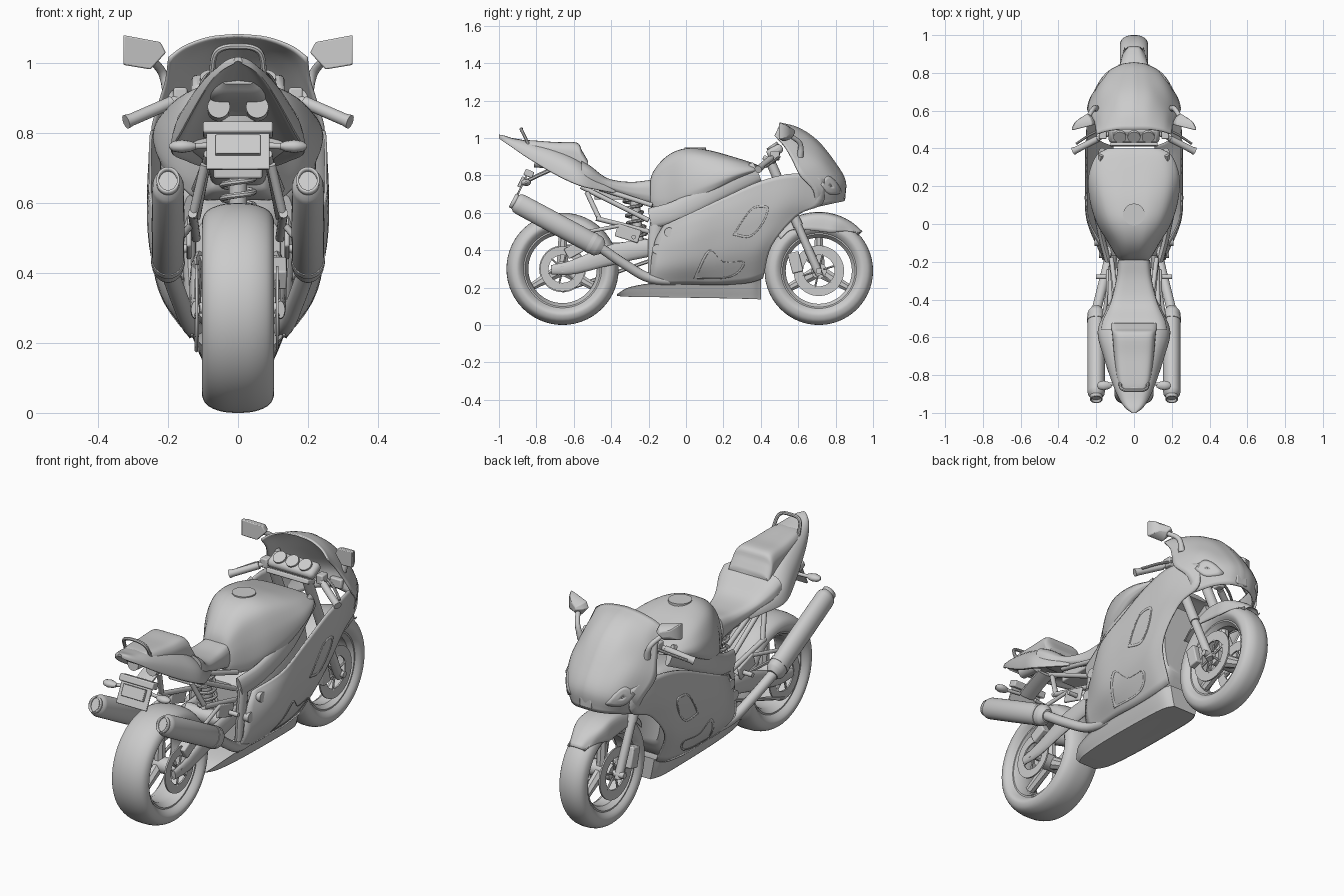
import bpy, bmesh
from math import sin, cos, pi, radians
from mathutils import Vector as V
from mathutils.bvhtree import BVHTree

def cr(pts, n):  # Catmull-Rom curve through points
    p = [V(q) for q in pts]
    p = [2 * p[0] - p[1]] + p + [2 * p[-1] - p[-2]]
    out = []
    for a, b, c, d in zip(p, p[1:], p[2:], p[3:]):
        for t in (k / n for k in range(n)):
            out.append(.5 * (2 * b + (c - a) * t + (2 * a - 5 * b + 4 * c - d) * t * t + (3 * b - a - 3 * c + d) * t ** 3))
    return out + [p[-2]]

def skin(name, rings, closed=True, cap=True, mirror=False, thick=0, bevel=0, angle=35):  # join rows of points
    bm = bmesh.new()
    vs = [[bm.verts.new(p) for p in r] for r in rings]
    n = len(rings[0])
    for a, b in zip(vs, vs[1:]):
        for j in range(n if closed else n - 1):
            k = (j + 1) % n
            bm.faces.new((a[j], a[k], b[k], b[j]))
    if closed and cap:
        bm.faces.new(vs[0])
        bm.faces.new(vs[-1])
    bmesh.ops.remove_doubles(bm, verts=bm.verts, dist=1e-5)
    bmesh.ops.recalc_face_normals(bm, faces=bm.faces)
    me = bpy.data.meshes.new(name)
    bm.to_mesh(me)
    bm.free()
    ob = bpy.data.objects.new(name, me)
    bpy.context.collection.objects.link(ob)
    bpy.ops.object.select_all(action='DESELECT')
    ob.select_set(True)
    bpy.context.view_layer.objects.active = ob
    bpy.ops.object.shade_smooth_by_angle(angle=radians(angle))
    if mirror:
        ob.modifiers.new('mirror', 'MIRROR').merge_threshold = .0005
    if thick:
        m = ob.modifiers.new('shell', 'SOLIDIFY')
        m.thickness, m.offset = thick, 0
    if bevel:
        m = ob.modifiers.new('bevel', 'BEVEL')
        m.width, m.segments = bevel, 2
    return ob

def sheet(name, rows, n=5, thick=.008):  # smooth mirrored panel through a grid
    return skin(name, [cr(c, n) for c in zip(*[cr(r, n) for r in rows])], closed=False, mirror=True, thick=thick)

def body(name, prof, stations, n=5, **kw):  # loft half profile along y: (y, half width, bottom, top)
    half = cr([(u, v, 0) for u, v in prof], 4)
    full = half + [V((-p.x, p.y, 0)) for p in half[-2:0:-1]]
    return skin(name, [[(p.x * s[1], s[0], s[2] + p.y * (s[3] - s[2])) for p in full] for s in cr(stations, n)], **kw)

def tube(name, pts, r, rz=None, seg=14, smooth=0, up=None, **kw):  # sweep an ellipse; lists give a radius per point
    p = cr(pts, smooth) if smooth else [V(q) for q in pts]
    d = (p[-1] - p[0]).normalized()
    up = V(up) if up else V((0, 1, 0)) if abs(d.z) > .9 else V((0, 0, 1))
    def radius(q, i):
        if not isinstance(q, list): return q
        k, f = divmod(i / (smooth or 1), 1)
        return q[int(k)] * (1 - f) + q[min(int(k) + 1, len(q) - 1)] * f
    rings = []
    for i, c in enumerate(p):
        t = (p[min(i + 1, len(p) - 1)] - p[max(i - 1, 0)]).normalized()
        s = t.cross(up).normalized()
        w, a, b = s.cross(t), radius(r, i), radius(rz or r, i)
        rings.append([c + s * a * cos(o) + w * b * sin(o) for o in ((2 * j + 1) * pi / seg for j in range(seg))])
    return skin(name, rings, **kw)

def lathe(name, prof, cy, cz, seg=56, **kw):  # revolve (x, r) about an axle
    ang = [2 * pi * j / seg for j in range(seg)]
    return skin(name, [[(x, cy + r * cos(a), cz + r * sin(a)) for a in ang] for x, r in prof], cap=False, **kw)

def box(name, c, s, tilt=0, mirror=False, bevel=.006):
    q = [(a * s[1] / 2, b * s[2] / 2) for a, b in ((-1, -1), (1, -1), (1, 1), (-1, 1))]
    u, v = cos(tilt), sin(tilt)
    return skin(name, [[(c[0] + x * s[0], c[1] + a * u - b * v, c[2] + a * v + b * u) for a, b in q] for x in (-.5, .5)],
                mirror=mirror, bevel=bevel)

def overlay(name, target, outline, scales):  # lay an outline (y, z) on the side of a panel
    tree = BVHTree.FromPolygons([v.co for v in target.data.vertices], [p.vertices for p in target.data.polygons])
    pts = cr([(a, b, 0) for a, b in outline + outline[:1]], 5)[:-1]
    mid = sum(pts, V((0, 0, 0))) / len(pts)
    def drop(q):
        hit = tree.ray_cast(V((1, q.x, q.y)), V((-1, 0, 0)))[0]
        return (hit.x + .003 if hit else .15, q.x, q.y)
    skin(name, [[drop(mid + (p - mid) * s) for p in pts] for s in scales], cap=False, mirror=True, thick=.008)

# wheels, brakes and chain
def wheel(tag, cy, R, w):
    half = [(.7, .69), (.93, .76), (1, .83), (.86, .925), (.48, .985)]
    prof = cr([(-a * w, b * R, 0) for a, b in half] + [(0, R, 0)] + [(a * w, b * R, 0) for a, b in half[::-1]], 4)
    lathe(tag + '_tyre', [(p.x, p.y) for p in prof] + [(-.7 * w, .69 * R)], cy, R, angle=50)
    rim = [(-.72, .71), (-.72, .67), (-.4, .61), (.4, .61), (.72, .67), (.72, .71), (.4, .66), (-.4, .66), (-.72, .71)]
    lathe(tag + '_rim', [(a * w, b * R) for a, b in rim], cy, R)
    tube(tag + '_hub', [(-.07, cy, R), (.07, cy, R)], .042, seg=24)
    tube(tag + '_axle', [(-.135, cy, R), (.135, cy, R)], .016)
    for a in (pi / 2 + i * 2 * pi / 3 for i in range(3)):
        tube(tag + '_spoke', [(0, cy + q * cos(a), R + q * sin(a)) for q in (.03, .63 * R)], [.034, .022], .026, seg=8, up=(1, 0, 0))

def disc(name, x, cy, cz, r, **kw):
    lathe(name, [(x + t * .004, k * r) for t, k in ((-1, .62), (-1, 1), (1, 1), (1, .62), (-1, .62))], cy, cz, **kw)
    for a in (i * pi / 3 + .3 for i in range(6)):
        tube(name + '_arm', [(x, cy + q * cos(a), cz + q * sin(a)) for q in (.025, .68 * r)], .006, seg=6, up=(1, 0, 0), **kw)

FY, FZ, RY, RZ = .71, .29, -.66, .30
wheel('front', FY, FZ, .075)
wheel('rear', RY, RZ, .103)
disc('front_brake_disc', .078, FY, FZ, .135, mirror=True)
disc('rear_brake_disc', .112, RY, RZ, .12)
disc('rear_sprocket', -.118, RY, RZ, .125)
for s in (.118, -.118):
    tube('chain_run', [(-.118, RY, RZ + s), (-.118, -.15, .40 + s * .35)], .007, .01, seg=6)
box('rear_caliper', (.115, -.60, .40), (.05, .09, .06), .5)
box('front_caliper', (.09, .585, .335), (.045, .06, .11), .25, mirror=True)

# front fork and mudguard
tube('fork_tube', [(.098, .44, .90), (.098, .60, .53)], .026, mirror=True)
tube('fork_slider', [(.098, .59, .55), (.098, .70, .30), (.098, .715, .265)], [.021, .023, .018], mirror=True)
box('top_yoke', (0, .445, .885), (.25, .07, .025), -.35)
rows = []
for i in range(8):
    a, f, k = radians(42 + i * 14), .55 + .45 * min(1, i / 2), sin(pi * min(1, i / 6)) * .055
    rows.append([(x * f, FY + r * cos(a), FZ + r * sin(a)) for x, r in
                 ((0, .312), (.05, .306), (.08, .286), (.09, .265 - k + (1 - f) * .08))])
sheet('front_mudguard', rows, n=4, thick=.005)

# fairing panels, engine and belly pan
side = sheet('side_fairing', [
    [(.165, -.12, .53), (.243, .03, .60), (.25, .22, .69), (.25, .40, .77), (.24, .58, .81), (.19, .74, .78)],
    [(.165, -.16, .46), (.247, .02, .53), (.256, .22, .60), (.252, .40, .66), (.24, .56, .68), (.185, .73, .65)],
    [(.165, -.18, .38), (.237, 0, .43), (.246, .18, .48), (.245, .34, .53), (.235, .48, .57), (.205, .60, .59)],
    [(.16, -.19, .30), (.207, 0, .32), (.212, .15, .34), (.212, .28, .37), (.21, .38, .40), (.195, .46, .43)],
    [(.13, -.20, .22), (.135, 0, .22), (.135, .15, .215), (.13, .27, .22), (.125, .35, .23), (.11, .41, .25)]])
nose = sheet('nose_fairing_and_screen', [
    [(0, .50, 1.08), (.08, .50, 1.072), (.15, .49, 1.048), (.197, .475, 1.015)],
    [(0, .60, 1.052), (.08, .592, 1.04), (.16, .565, 1.0), (.205, .53, .95)],
    [(0, .70, .985), (.09, .685, .97), (.17, .635, .93), (.226, .57, .88)],
    [(0, .79, .875), (.08, .775, .865), (.17, .725, .845), (.245, .61, .80)],
    [(0, .85, .77), (.07, .838, .76), (.15, .79, .74), (.222, .68, .72)],
    [(0, .845, .665), (.07, .83, .66), (.13, .78, .65), (.185, .69, .63)]])
overlay('side_vent', side, [(.25, .48), (.34, .47), (.41, .54), (.44, .63), (.36, .63), (.30, .56)], [1, .94, .88])
overlay('lower_scoop', side, [(.04, .25), (.20, .25), (.28, .28), (.31, .34), (.20, .34), (.12, .40)], [1, .95, .9])
overlay('headlight', nose, [(.72, .75), (.755, .795), (.80, .765), (.825, .71), (.765, .70)], [1, .7, .4, .1])
box('nose_intake', (0, .838, .70), (.07, .03, .05))
oval = [(0, 0), (.75, .02), (.97, .25), (1, .5), (.95, .78), (.7, .98), (0, 1)]
body('belly_pan', [(0, 0), (.7, 0), (.78, .05), (1, .9), (.95, 1), (0, 1)],
     [(-.37, .07, .155, .165), (-.29, .11, .152, .205), (-.1, .13, .15, .23), (.2, .13, .145, .23), (.34, .12, .142, .24), (.40, .09, .14, .25)])
body('engine_block', oval, [(-.17, .13, .26, .56), (0, .17, .22, .64), (.2, .17, .22, .70), (.33, .15, .24, .72), (.40, .13, .34, .72)])

# frame, swingarm, shock and footrests
tube('frame_spar', [(.14, -.19, .57), (.175, -.05, .61), (.205, .15, .71), (.17, .38, .82)], .018, .055, smooth=4, mirror=True)
tube('pivot_plate', [(.14, -.15, .60), (.14, -.17, .45), (.13, -.17, .28)], .035, .02, mirror=True, up=(1, 0, 0))
for x, y, z in ((.19, -.09, .495), (.165, -.155, .405)):
    tube('frame_bolt', [(x - .03, y, z), (x + .02, y, z)], .026, seg=20, mirror=True)
for a, b in (((.085, -.56, .74), (.12, -.2, .56)), ((.085, -.46, .73), (.12, -.18, .64)),
             ((.095, -.53, .71), (.13, -.46, .56)), ((.13, -.48, .57), (.12, -.2, .50))):
    tube('subframe_strut', [a, b], .013, mirror=True)
box('battery_tray', (0, -.36, .70), (.14, .26, .06))
tube('swingarm', [(.122, -.72, .295), (.122, -.60, .31), (.12, -.38, .38), (.11, -.15, .42)], [.012, .016, .018, .022],
     [.025, .038, .055, .045], smooth=3, mirror=True)
tube('swingarm_bridge', [(-.12, -.27, .41), (.12, -.27, .41)], .04)
tube('shock_spring', [(.045 * cos(t * pi / 8), -.25 - t * .0004 + .045 * sin(t * pi / 8), .44 + t * .0024) for t in range(105)],
     .009, seg=8, up=(0, 0, 1))
tube('shock_body', [(0, -.25, .42), (0, -.28, .72)], .026)
box('footrest_hanger', (.14, -.31, .49), (.015, .13, .07), -.3, mirror=True)
tube('footrest', [(.14, -.28, .47), (.20, -.28, .47)], .012, mirror=True)

# tank, seats and tail
body('fuel_tank', [(0, 0), (.82, 0), (.98, .12), (1, .32), (.93, .58), (.74, .85), (.4, .98), (0, 1)],
     [(-.20, .06, .66, .73), (-.175, .09, .63, .82), (-.10, .135, .61, .905), (0, .195, .645, .945),
      (.12, .232, .70, .935), (.25, .24, .77, .90), (.36, .20, .815, .865), (.40, .14, .82, .845)])
tube('filler_cap', [(0, .05, .93), (0, .05, .95)], .058, seg=32)
body('rider_seat', oval, [(-.19, .085, .65, .775), (-.30, .095, .68, .765), (-.42, .125, .72, .785), (-.51, .165, .745, .85), (-.56, .175, .77, .88)])
body('tail_cowl', [(0, .4), (.6, .28), (.94, 0), (1, .12), (.9, .58), (.58, .93), (0, 1)],
     [(-1.0, .012, .998, 1.018), (-.975, .045, .98, 1.014), (-.93, .076, .95, 1.0), (-.85, .112, .895, .985), (-.70, .162, .805, .945),
      (-.57, .192, .745, .885), (-.46, .15, .72, .80), (-.38, .11, .705, .76)])
body('passenger_seat', oval, [(-.89, .05, .94, .985), (-.84, .085, .90, .988), (-.70, .105, .86, .978),
                              (-.585, .115, .83, .975), (-.555, .12, .82, .93), (-.525, .12, .80, .88)])
tube('grab_rail', [(.075, -.84, .96), (.068, -.868, 1.02), (.045, -.88, 1.043), (0, -.88, 1.048), (-.045, -.88, 1.043),
                   (-.068, -.868, 1.02), (-.075, -.84, .96)], .009, smooth=4, seg=8, up=(0, 1, .3))
tube('tail_light', [(.055, -.81, .875), (.055, -.70, .865)], .032, seg=24, mirror=True)

# number plate and indicators
tube('plate_bracket', [(0, -.70, .84), (0, -.79, .80), (0, -.85, .77)], .05, .012, seg=8)
box('plate_holder', (0, -.84, .81), (.20, .05, .035), -.4)
box('number_plate', (0, -.875, .75), (.18, .01, .12), -.45, bevel=.003)
box('plate_reflector', (0, -.88, .765), (.13, .02, .06), -.45, bevel=.003)
tube('indicator_stalk', [(.05, -.84, .765), (.14, -.85, .762)], .009, mirror=True)
tube('rear_indicator', [(x, -.855, .762) for x in (.12, .135, .16, .185, .197)], [.01, .02, .026, .02, .006], [.008, .015, .019, .015, .005], mirror=True)

# exhausts
A, B = V((.2, -.46, .415)), V((.2, -.915, .66))
tube('exhaust_pipe', [(.11, -.02, .235), (.135, -.19, .25), (.165, -.32, .32), A], .026, smooth=5, mirror=True)
tube('silencer', [A.lerp(B, t) for t in (-.03, .01, .03, .5, .94, .97, 1)], [.028, .042, .046, .047, .046, .043, .03],
     [.033, .052, .056, .057, .056, .052, .04], seg=28, mirror=True)
tube('silencer_band', [A.lerp(B, .08), A.lerp(B, .12)], .049, .059, seg=28, mirror=True)
tube('silencer_outlet', [A.lerp(B, .98), A.lerp(B, 1.03)], .03, .038, seg=24, mirror=True, cap=False, thick=.007)
tube('silencer_bracket', [A.lerp(B, .2) + V((-.03, 0, .03)), (.14, -.36, .53)], .01, mirror=True)

# controls, instruments and mirrors
tube('handlebar', [(.10, .49, .915), (.165, .465, .90), (.20, .448, .885)], .013, mirror=True)
tube('handle_grip', [(.19, .452, .888), (.305, .393, .838), (.32, .386, .832)], [.018, .018, .021], mirror=True)
tube('hand_lever', [(.17, .50, .90), (.23, .475, .88), (.305, .425, .845)], .007, smooth=3, seg=8, mirror=True)
box('switch_cube', (.165, .475, .905), (.04, .05, .05), mirror=True)
box('instrument_panel', (0, .475, .93), (.27, .09, .05), .5, bevel=.018)
for x in (-.075, 0, .075):
    tube('dial', [(x, .48, .93), (x, .458, .962)], .034, seg=24)
face = [(.328, 1.08), (.222, 1.06), (.206, 1.03), (.25, .982), (.328, .995)]
skin('mirror_head', [[(.27 + (x - .27) * s, y - (x - .27) * .25, 1.03 + (z - 1.03) * s) for x, z in face]
                     for s, y in ((1, .51), (1, .525), (.8, .55), (.4, .57))], mirror=True, bevel=.004)
tube('mirror_stalk', [(.195, .61, .90), (.215, .61, .97), (.25, .555, 1.015)], [.018, .013, .012], smooth=4, mirror=True)
